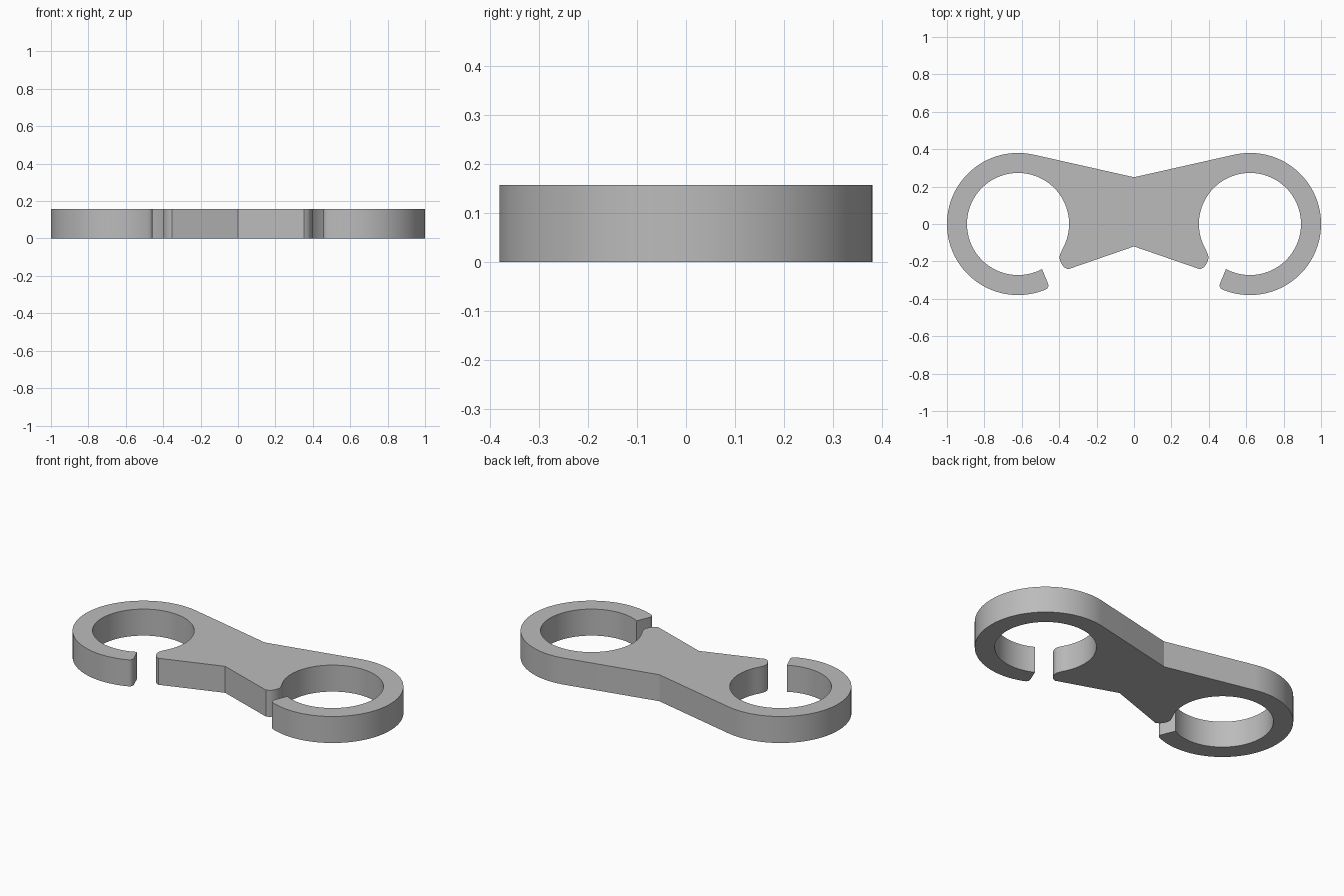
import bpy, bmesh
from math import radians, cos, sin

cube = bpy.data.objects.get("Cube")
if cube:
    bpy.data.objects.remove(cube, do_unlink=True)

HEIGHT = 0.157
CENTRE_X, OUTER, INNER = 0.62, 0.38, 0.273


def arc(radius, start, end, steps):
    """Points on a circle around the ring centre, angles in degrees."""
    angles = [radians(start + (end - start) * i / steps) for i in range(steps + 1)]
    return [(CENTRE_X + radius * cos(a), radius * sin(a)) for a in angles]


def rounded(before, corner, after, steps=6):
    """Quadratic curve that rounds a corner."""
    pts = []
    for i in range(steps + 1):
        t = i / steps
        pts.append(tuple((1 - t) ** 2 * a + 2 * t * (1 - t) * b + t * t * c
                         for a, b, c in zip(before, corner, after)))
    return pts


# Left half of the outline: web, rounded tip, bore, slot end, outer rim
half = [(0, -0.12), (0.353, -0.242)]
half += rounded((0.374, -0.231), (0.405, -0.195), (0.396, -0.165))
half += arc(INNER, 210, -118, 80)
half += rounded((0.462, -0.312), (0.45, -0.338), (0.472, -0.35))
half += arc(OUTER, -111, 102.7, 72)
half += [(0, 0.25)]
outline = half + [(-x, y) for x, y in reversed(half[1:-1])]

# Extrude the closed outline into a plate
bm = bmesh.new()
face = bm.faces.new([bm.verts.new((x, y, 0)) for x, y in outline])
top = bmesh.ops.extrude_face_region(bm, geom=[face], use_keep_orig=True)["geom"]
bmesh.ops.translate(bm, vec=(0, 0, HEIGHT),
                    verts=[v for v in top if isinstance(v, bmesh.types.BMVert)])
bmesh.ops.recalc_face_normals(bm, faces=bm.faces)
mesh = bpy.data.meshes.new("double_ring_clip")
bm.to_mesh(mesh)
bm.free()
clip = bpy.data.objects.new("double_ring_clip", mesh)
bpy.context.collection.objects.link(clip)

# Plain grey material
grey = bpy.data.materials.new("light_grey")
grey.use_nodes = True
colour = (0.5, 0.5, 0.5, 1)
grey.diffuse_color = colour
grey.node_tree.nodes["Principled BSDF"].inputs["Base Color"].default_value = colour
mesh.materials.append(grey)

# Smooth the curved walls, keep the rims crisp
bpy.ops.object.select_all(action="DESELECT")
clip.select_set(True)
bpy.context.view_layer.objects.active = clip
bpy.ops.object.shade_smooth_by_angle(angle=radians(25))
